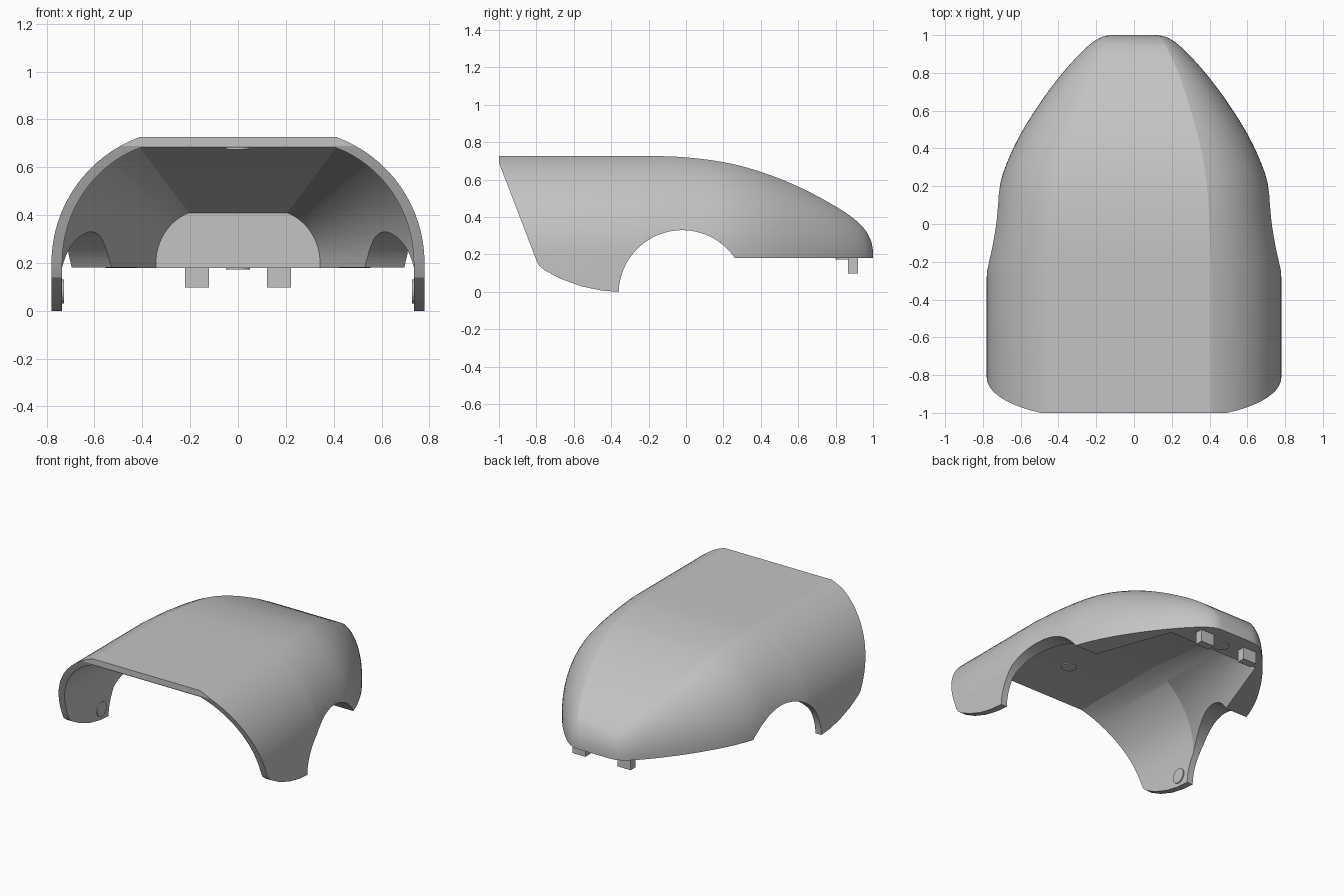
import bpy, bmesh, math

cube = bpy.data.objects.get("Cube")
if cube:
    bpy.data.objects.remove(cube, do_unlink=True)

grey = bpy.data.materials.new("plain_grey")
grey.use_nodes = True
grey.diffuse_color = (0.55, 0.55, 0.55, 1)
grey.node_tree.nodes["Principled BSDF"].inputs["Base Color"].default_value = (0.55, 0.55, 0.55, 1)


def make_object(name, bm):
    bmesh.ops.recalc_face_normals(bm, faces=bm.faces)
    mesh = bpy.data.meshes.new(name)
    bm.to_mesh(mesh)
    bm.free()
    mesh.materials.append(grey)
    obj = bpy.data.objects.new(name, mesh)
    bpy.context.collection.objects.link(obj)
    return obj


def loft(name, rings):
    """Skin a row of equal rings and cap both ends."""
    bm = bmesh.new()
    rows = [[bm.verts.new(p) for p in ring] for ring in rings]
    n = len(rows[0])
    for a, b in zip(rows, rows[1:]):
        for i in range(n):
            j = (i + 1) % n
            bm.faces.new((a[i], a[j], b[j], b[i]))
    bm.faces.new(rows[0])
    bm.faces.new(rows[-1])
    return make_object(name, bm)


def arch_ring(y, top, width, crease, steps=16):
    """Flat roof between two creases, with round shoulders and upright sides."""
    end = 1.22
    half = [(width, -0.1)]
    for i in range(steps + 1):
        a = end * i / steps
        u = (math.cos(a) - math.cos(end)) / (1 - math.cos(end))
        half.append((crease + (width - crease) * u,
                     0.2 + (top - 0.2) * math.sin(a) / math.sin(end)))
    return [(x, y, z) for x, z in half] + [(-x, y, z) for x, z in reversed(half)]


def smooth_keys(keys, steps=4):
    """Pass a smooth curve through the section keys."""
    out = []
    for i in range(len(keys) - 1):
        p0, p1 = keys[max(i - 1, 0)], keys[i]
        p2, p3 = keys[i + 1], keys[min(i + 2, len(keys) - 1)]
        for s in range(steps):
            t = s / steps
            out.append(tuple(0.5 * (2 * b + (c - a) * t + (2 * a - 5 * b + 4 * c - d) * t * t
                                    + (3 * b - a - 3 * c + d) * t ** 3)
                             for a, b, c, d in zip(p0, p1, p2, p3)))
    return out + [keys[-1]]


def cut(obj, tool, operation):
    mod = obj.modifiers.new("cut", 'BOOLEAN')
    mod.object, mod.operation, mod.solver = tool, operation, 'EXACT'
    bpy.context.view_layer.objects.active = obj
    bpy.ops.object.modifier_apply(modifier=mod.name)
    bpy.data.objects.remove(tool, do_unlink=True)


# Outer skin: straight front part, then a tapering nose (y, top, half width, crease)
nose = [(-0.25, 0.727, 0.78, 0.41), (-0.02, 0.721, 0.747, 0.4), (0.22, 0.69, 0.708, 0.385),
        (0.42, 0.635, 0.63, 0.35), (0.6, 0.563, 0.525, 0.3), (0.76, 0.48, 0.41, 0.25),
        (0.88, 0.405, 0.307, 0.2), (0.955, 0.335, 0.228, 0.16), (0.99, 0.27, 0.17, 0.13),
        (1.0, 0.215, 0.12, 0.1)]
sections = [(-1.0, 0.727, 0.78, 0.41)] + smooth_keys(nose)
shell = loft("body_shell", [arch_ring(*s) for s in sections])

# Side outline: slanted opening, rounded feet, wheel arch and flat underside
outline = [(-1.1, 0.9), (-1.1, 0.69), (-1.0, 0.69), (-0.8, 0.17), (-0.785, 0.14), (-0.755, 0.115),
           (-0.67, 0.07), (-0.56, 0.03), (-0.45, 0.007), (-0.36, 0.0)]
for i in range(33):
    a = math.radians(177 - (177 - 34) * i / 32)
    outline.append((-0.02 + 0.34 * math.cos(a), -0.01 + 0.34 * math.sin(a)))
outline += [(1.1, 0.18), (1.1, 0.9)]
prism = loft("outline_cutter", [[(x, y, z) for y, z in outline] for x in (-1, 1)])
cut(shell, prism, 'INTERSECT')

# Hollow interior: straight front, then a taper to a flat bulkhead
hollow = loft("hollow_cutter", [arch_ring(*s) for s in (
    (-1.2, 0.682, 0.735, 0.41), (-0.3, 0.682, 0.735, 0.41), (0.77, 0.41, 0.343, 0.205))])
cut(shell, hollow, 'DIFFERENCE')

bpy.ops.object.select_all(action='DESELECT')
shell.select_set(True)
bpy.context.view_layer.objects.active = shell
bpy.ops.object.shade_smooth_by_angle(angle=math.radians(18))


def disc(name, loc, rot=(0, 0, 0)):
    bpy.ops.mesh.primitive_cylinder_add(vertices=32, radius=0.05, depth=0.012,
                                        location=loc, rotation=rot)
    obj = bpy.context.object
    obj.name = name
    obj.data.materials.append(grey)


# Thin round pads on the ceiling, under the nose and inside the feet
disc("ceiling_pad", (0, -0.63, 0.681))
disc("nose_pad", (0, 0.85, 0.179))
for side, s in (("left", 1), ("right", -1)):
    disc(side + "_foot_pad", (s * 0.734, -0.44, 0.08), (0, math.pi / 2, 0))
    # Locating tabs under the nose
    bpy.ops.mesh.primitive_cube_add(size=1, location=(s * 0.172, 0.893, 0.15))
    tab = bpy.context.object
    tab.name = side + "_tab"
    tab.scale = (0.1, 0.055, 0.105)
    tab.data.materials.append(grey)
